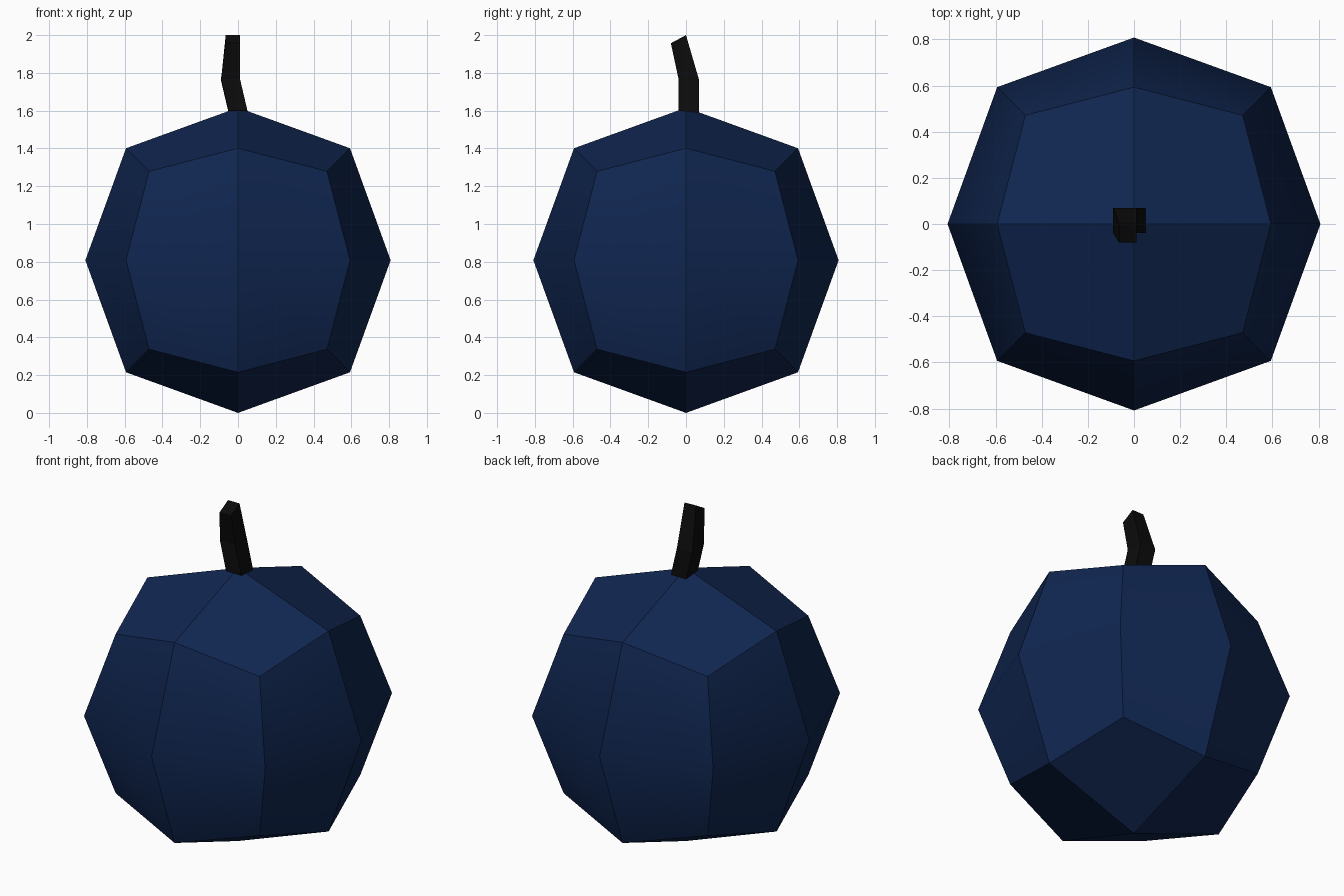
import bpy
import bmesh
from mathutils import Vector

default = bpy.data.objects.get("Cube")
if default:
    bpy.data.objects.remove(default, do_unlink=True)


def make_material(name, rgb):
    mat = bpy.data.materials.new(name)
    mat.use_nodes = True
    colour = (*rgb, 1.0)
    mat.diffuse_color = colour
    bsdf = next(n for n in mat.node_tree.nodes if n.type == 'BSDF_PRINCIPLED')
    bsdf.inputs["Base Color"].default_value = colour
    bsdf.inputs["Roughness"].default_value = 0.8
    return mat


def make_object(name, bm, mat):
    bmesh.ops.recalc_face_normals(bm, faces=bm.faces)
    mesh = bpy.data.meshes.new(name)
    bm.to_mesh(mesh)
    bm.free()
    mesh.materials.append(mat)
    obj = bpy.data.objects.new(name, mesh)
    bpy.context.collection.objects.link(obj)
    return obj


navy = make_material("navy blue", (0.005, 0.019, 0.08))
black = make_material("stem black", (0.0035, 0.0035, 0.0035))

# Berry: a cube cut once and rounded out to 24 facets
RADIUS = 0.808
bm = bmesh.new()
bmesh.ops.create_cube(bm, size=2)
bmesh.ops.subdivide_edges(bm, edges=bm.edges[:], cuts=1, use_grid_fill=True)
reach = {1: RADIUS, 2: 0.593, 3: 0.471}  # face centre, edge middle, corner
for v in bm.verts:
    axes = sum(abs(c) > 0.5 for c in v.co)
    v.co = Vector([round(c) * reach[axes] for c in v.co])
# Facets are crisp except across the equator
for f in bm.faces:
    f.smooth = True
for e in bm.edges:
    e.smooth = all(abs(v.co.z) < 0.01 for v in e.verts)
bmesh.ops.translate(bm, verts=bm.verts[:], vec=(0, 0, RADIUS))
make_object("berry", bm, navy)

# Stem: bent square stalk lofted through rings (x range, y range, front z, back z)
rings = [
    ((-0.05, 0.05), (-0.04, 0.07), 1.60, 1.59),
    ((-0.09, 0.01), (-0.04, 0.07), 1.77, 1.76),
    ((-0.065, 0.01), (-0.08, 0.0), 1.957, 2.0),
]
bm = bmesh.new()
loops = []
for (x0, x1), (y0, y1), zf, zb in rings:
    corners = [(x0, y0, zf), (x1, y0, zf), (x1, y1, zb), (x0, y1, zb)]
    loops.append([bm.verts.new(c) for c in corners])
for low, high in zip(loops, loops[1:]):
    for i in range(4):
        j = (i + 1) % 4
        bm.faces.new((low[i], low[j], high[j], high[i]))
bm.faces.new(loops[0])
bm.faces.new(loops[-1])
make_object("stem", bm, black)
